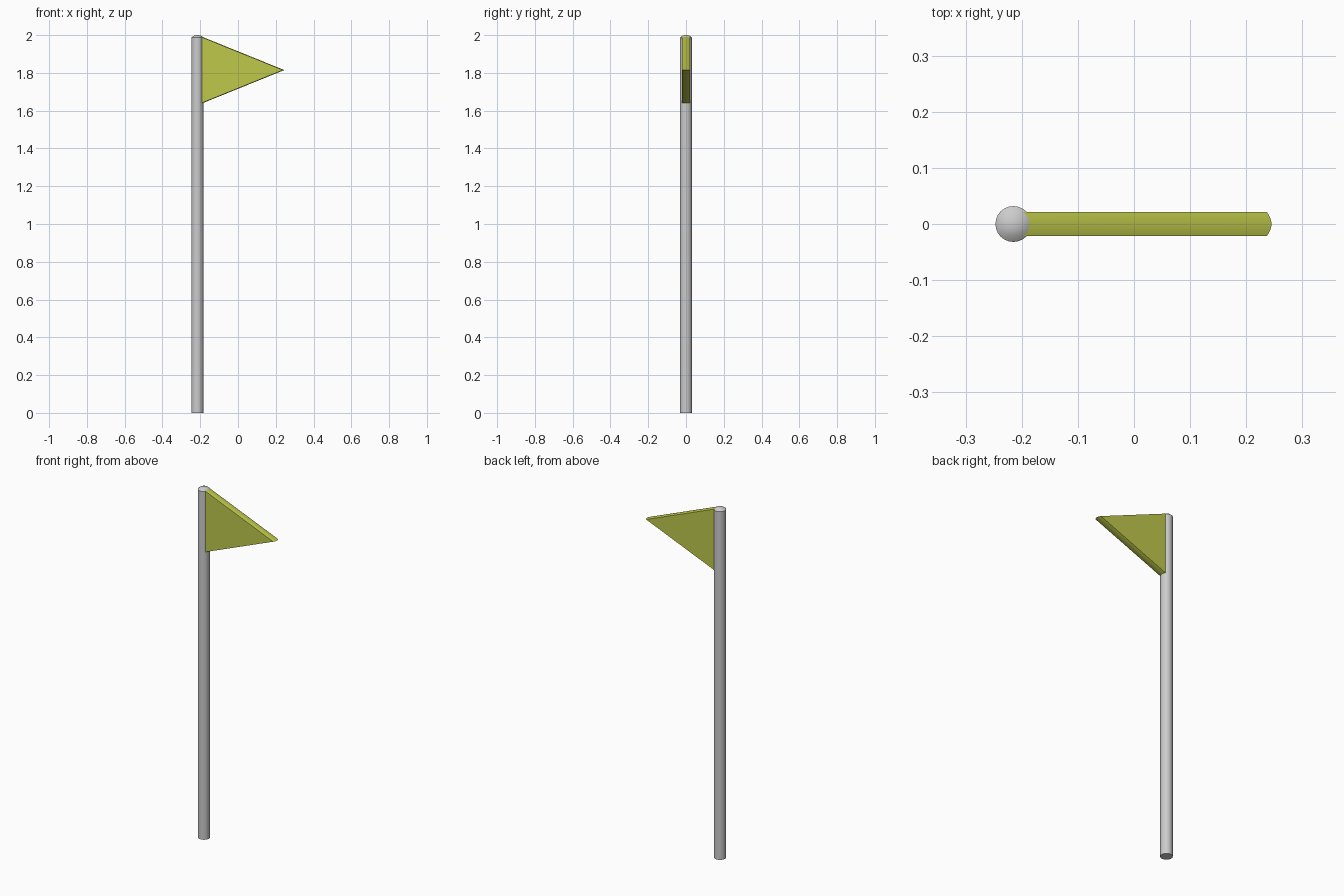
import bpy, bmesh, math

if "Cube" in bpy.data.objects:
    bpy.data.objects.remove(bpy.data.objects["Cube"])

POLE_X, POLE_R, SIDES = -0.215, 0.032, 24
FLAG_X, TIP_Z, SLOPE = -0.2, 1.815, 0.405


def skin(name, rings, color=None):
    """Join equal-sized rings of points into a closed, smooth-by-angle solid."""
    bm = bmesh.new()
    loops = [[bm.verts.new(p) for p in ring] for ring in rings]
    n = len(loops[0])
    for a, b in zip(loops, loops[1:]):
        for i in range(n):
            j = (i + 1) % n
            bm.faces.new((a[i], a[j], b[j], b[i]))
    bm.faces.new(loops[0][::-1])
    bm.faces.new(loops[-1])
    bmesh.ops.recalc_face_normals(bm, faces=bm.faces)
    mesh = bpy.data.meshes.new(name)
    bm.to_mesh(mesh)
    bm.free()
    obj = bpy.data.objects.new(name, mesh)
    bpy.context.collection.objects.link(obj)
    if color:
        mat = bpy.data.materials.new(name + "_colour")
        mat.diffuse_color = color
        mat.use_nodes = True
        mat.node_tree.nodes["Principled BSDF"].inputs["Base Color"].default_value = mat.diffuse_color
        mesh.materials.append(mat)
    bpy.ops.object.select_all(action='DESELECT')
    obj.select_set(True)
    bpy.context.view_layer.objects.active = obj
    bpy.ops.object.shade_smooth_by_angle(angle=math.radians(30))
    return obj


# Pole with a low domed top
profile = [(POLE_R, 0), (POLE_R, 1.987), (0.021, 1.996), (0.007, 2.0)]
skin("pole", [[(POLE_X + r * math.cos(2 * math.pi * i / SIDES),
                r * math.sin(2 * math.pi * i / SIDES), z)
               for i in range(SIDES)] for r, z in profile])

# Triangular pennant, its sloping edges gently rounded across the thickness
rings = []
STEPS = 8
for k in range(STEPS + 1):
    t = 2 * k / STEPS - 1
    tip = 0.237 + 0.008 * (1 - t * t)
    half = (tip - FLAG_X) * SLOPE
    y = 0.021 * t
    rings.append([(FLAG_X, y, TIP_Z - half), (tip, y, TIP_Z), (FLAG_X, y, TIP_Z + half)])
skin("pennant", rings, (0.52, 0.58, 0.07, 1))
